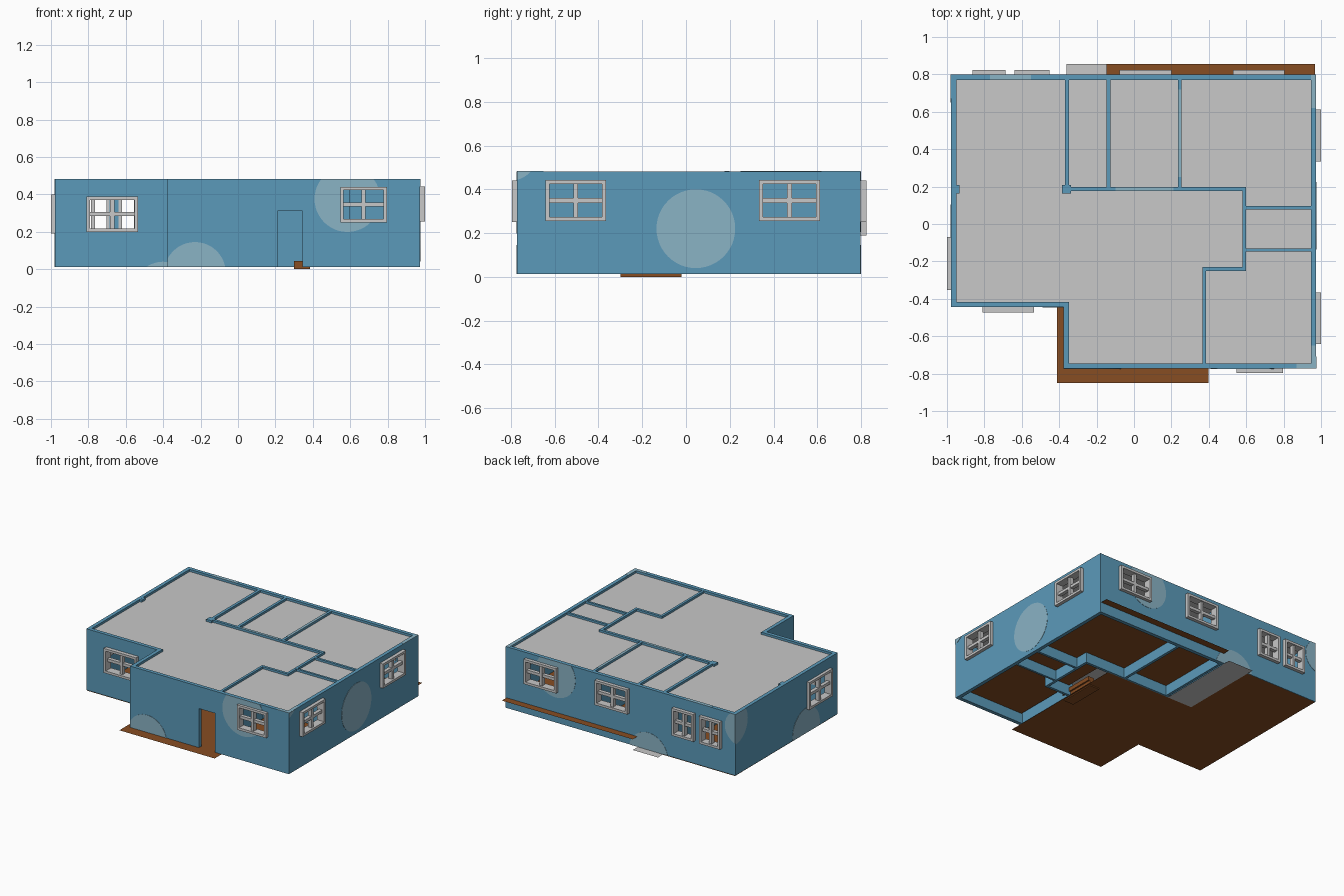
import bpy, bmesh, math
from mathutils import Vector

if "Cube" in bpy.data.objects:
    bpy.data.objects.remove(bpy.data.objects["Cube"])


def material(name, rgb):
    m = bpy.data.materials.new(name)
    m.diffuse_color = (*rgb, 1)
    m.use_nodes = True
    m.node_tree.nodes["Principled BSDF"].inputs["Base Color"].default_value = m.diffuse_color
    return m


BLUE = material("wall_blue", (0.105, 0.323, 0.491))
PALE = material("pale_blue", (0.254, 0.451, 0.558))
GRAY = material("light_gray", (0.578, 0.578, 0.578))
BROWN = material("wood_brown", (0.245, 0.075, 0.016))
Z0, Z1 = 0.012, 0.482


def finish(name, bm, mat):
    bmesh.ops.recalc_face_normals(bm, faces=bm.faces)
    me = bpy.data.meshes.new(name)
    bm.to_mesh(me)
    bm.free()
    me.materials.append(mat)
    ob = bpy.data.objects.new(name, me)
    bpy.context.collection.objects.link(ob)
    return ob


def add_box(bm, lo, hi):
    r = bmesh.ops.create_cube(bm, size=1)
    for v in r["verts"]:
        v.co = [l + (c + 0.5) * (h - l) for l, h, c in zip(lo, hi, v.co)]


def boxes(name, items, mat):
    bm = bmesh.new()
    for lo, hi in items:
        add_box(bm, lo, hi)
    return finish(name, bm, mat)


def sheet(name, pts, z, mat):
    bm = bmesh.new()
    f = bm.faces.new([bm.verts.new((x, y, z)) for x, y in pts])
    f.normal_update()
    if f.normal.z < 0:
        f.normal_flip()
    me = bpy.data.meshes.new(name)
    bm.to_mesh(me)
    bm.free()
    me.materials.append(mat)
    bpy.context.collection.objects.link(bpy.data.objects.new(name, me))


def cut(ob, cutter):
    mod = ob.modifiers.new("openings", "BOOLEAN")
    mod.operation, mod.solver, mod.object = "DIFFERENCE", "EXACT", cutter
    bpy.context.view_layer.objects.active = ob
    bpy.ops.object.modifier_apply(modifier=mod.name)


# Wall planes: axis of the normal, position, outward sign
WALLS = {"front": ("y", -0.773, -1), "porch": ("y", -0.444, -1), "back": ("y", 0.798, 1),
         "right": ("x", 0.974, 1), "left": ("x", -0.978, -1)}


def place(wall, u, d, z):
    ax, c, s = WALLS[wall]
    return (c + s * d, u, z) if ax == "x" else (u, c + s * d, z)


def wall_box(wall, u0, u1, d0, d1, z0, z1):
    a, b = place(wall, u0, d0, z0), place(wall, u1, d1, z1)
    return [min(p) for p in zip(a, b)], [max(p) for p in zip(a, b)]


# Windows: wall, start, end, bottom, top, projection
windows = [("porch", -0.81, -0.535, 0.20, 0.388, 0.03), ("front", 0.547, 0.796, 0.25, 0.44, 0.023),
           ("right", -0.642, -0.365, 0.255, 0.443, 0.026), ("right", 0.333, 0.612, 0.255, 0.443, 0.026),
           ("left", -0.353, -0.07, 0.19, 0.40, 0.022), ("back", -0.863, -0.686, 0.19, 0.40, 0.026),
           ("back", -0.638, -0.453, 0.19, 0.40, 0.026), ("back", -0.077, 0.20, 0.25, 0.44, 0.026),
           ("back", 0.528, 0.805, 0.25, 0.44, 0.026)]

# Cutter for window and door openings
holes = [wall_box(w, a + 0.008, b - 0.008, -0.06, 0.05, lo + 0.008, hi - 0.008)
         for w, a, b, lo, hi, p in windows]
holes.append(wall_box("front", 0.21, 0.345, -0.06, 0.05, -0.05, 0.312))
cutter = boxes("opening_cutter", holes, BLUE)
cutter.hide_render = True

# Outer wall ring
outer = [(-0.978, -0.444), (-0.376, -0.444), (-0.376, -0.773), (0.974, -0.773), (0.974, 0.798), (-0.978, 0.798)]
T = 0.028
inner = [(-0.978 + T, -0.444 + T), (-0.376 + T, -0.444 + T), (-0.376 + T, -0.773 + T),
         (0.974 - T, -0.773 + T), (0.974 - T, 0.798 - T), (-0.978 + T, 0.798 - T)]
bm = bmesh.new()
rings = [[bm.verts.new((x, y, z)) for x, y in pts]
         for pts, z in ((outer, Z0), (outer, Z1), (inner, Z1), (inner, Z0))]
for k in range(4):
    r, q = rings[k], rings[(k + 1) % 4]
    for i in range(6):
        j = (i + 1) % 6
        bm.faces.new((r[i], r[j], q[j], q[i]))
cut(finish("outer_walls", bm, BLUE), cutter)

# Inner partitions, plus the small pillars
plan = [(-0.37, -0.348, 0.19, 0.775), (-0.146, -0.125, 0.19, 0.775), (0.234, 0.255, 0.19, 0.775),
        (-0.36, 0.60, 0.177, 0.198), (0.58, 0.60, -0.25, 0.198), (0.59, 0.95, 0.078, 0.096),
        (0.59, 0.95, -0.148, -0.132), (0.367, 0.60, -0.25, -0.23), (0.367, 0.386, -0.75, -0.23),
        (-0.385, -0.338, 0.163, 0.208), (-0.955, -0.932, 0.163, 0.208)]
for i, (x0, x1, y0, y1) in enumerate(plan):
    boxes(f"partition_{i + 1}", [((x0, y0, Z0), (x1, y1, Z1 - 0.0005 * (i % 3)))], BLUE)

# Window frames: rim and crossing bars
for i, (w, a, b, lo, hi, p) in enumerate(windows):
    m, n, t, h = (a + b) / 2, (lo + hi) / 2, 0.018, 0.011
    parts = [(a, a + t, -0.035, p, lo, hi), (b - t, b, -0.035, p, lo, hi),
             (a + t, b - t, -0.035, p, lo, lo + t), (a + t, b - t, -0.035, p, hi - t, hi),
             (m - h, m + h, -0.02, 0.012, lo + t, hi - t), (a + t, b - t, -0.018, 0.01, n - h, n + h)]
    boxes(f"window_frame_{i + 1}", [wall_box(w, *q) for q in parts], GRAY)

# Round pale patches on the walls, clipped to wall edges: wall, centre, radius, limits
patches = [("front", 0.585, 0.375, 0.176, -0.376, 0.974), ("front", -0.23, -0.02, 0.165, -0.376, 0.974),
           ("porch", -0.40, -0.12, 0.16, -0.978, -0.376), ("right", 0.045, 0.22, 0.18, -0.773, 0.798),
           ("right", -0.80, 0.56, 0.12, -0.773, 0.798), ("back", 0.55, 0.375, 0.17, -0.978, 0.974),
           ("back", -0.24, -0.02, 0.165, -0.978, 0.974), ("back", -1.02, 0.38, 0.13, -0.978, 0.974),
           ("left", -0.06, 0.04, 0.165, -0.444, 0.798), ("left", 0.80, 0.40, 0.15, -0.444, 0.798)]
for i, (w, cu, cz, r, u0, u1) in enumerate(patches):
    bm = bmesh.new()
    bm.faces.new([bm.verts.new(place(w, cu + r * math.cos(k * math.tau / 48), 0.002,
                                     cz + r * math.sin(k * math.tau / 48))) for k in range(48)])
    along = Vector((0, 1, 0)) if WALLS[w][0] == "x" else Vector((1, 0, 0))
    up = Vector((0, 0, 1))
    for co, no in ((along * u0, -along), (along * u1, along), (up * Z0, -up), (up * Z1, up)):
        bmesh.ops.bisect_plane(bm, geom=bm.verts[:] + bm.edges[:] + bm.faces[:],
                               plane_co=co, plane_no=no, clear_outer=True)
    ext = bmesh.ops.extrude_face_region(bm, geom=bm.faces[:], use_keep_orig=True)
    shift = Vector(place(w, 0, -0.001, 0)) - Vector(place(w, 0, 0.002, 0))
    bmesh.ops.translate(bm, vec=shift, verts=[v for v in ext["geom"] if isinstance(v, bmesh.types.BMVert)])
    cut(finish(f"wall_patch_{i + 1}", bm, PALE), cutter)

# Pale strips along the wall tops
strips = [(0.234, 0.255, 0.25, 0.72), (-0.10, 0.21, 0.177, 0.198), (-0.77, -0.55, 0.77, 0.798),
          (0.946, 0.974, 0.62, 0.798), (0.946, 0.974, -0.773, -0.65), (0.87, 0.946, -0.773, -0.745)]
boxes("wall_top_patches", [((a, c, Z1 - 0.003), (b, d, Z1 + 0.001)) for a, b, c, d in strips], PALE)

# Ceiling and floors
sheet("ceiling", inner, 0.465, GRAY)
sheet("main_floor", [(-0.975, -0.444), (-0.413, -0.444), (-0.413, -0.85), (0.397, -0.85),
                     (0.397, 0.19), (-0.36, 0.19), (-0.36, 0.798), (-0.975, 0.798)], 0.008, BROWN)
sheet("tiled_floor", [(-0.36, 0.19), (-0.146, 0.19), (-0.146, 0.855), (-0.36, 0.855)], 0.008, GRAY)
sheet("raised_floor", [(0.397, -0.77), (0.967, -0.77), (0.967, 0.855), (-0.146, 0.855),
                       (-0.146, 0.19), (0.397, 0.19)], 0.09, BROWN)

# Steps up to the raised floor
boxes("steps", [((0.30, -0.30, 0), (0.385, -0.02, 0.043)), ((0.345, -0.30, 0.04), (0.397, -0.02, 0.07))], BROWN)

bpy.data.objects.remove(cutter)
